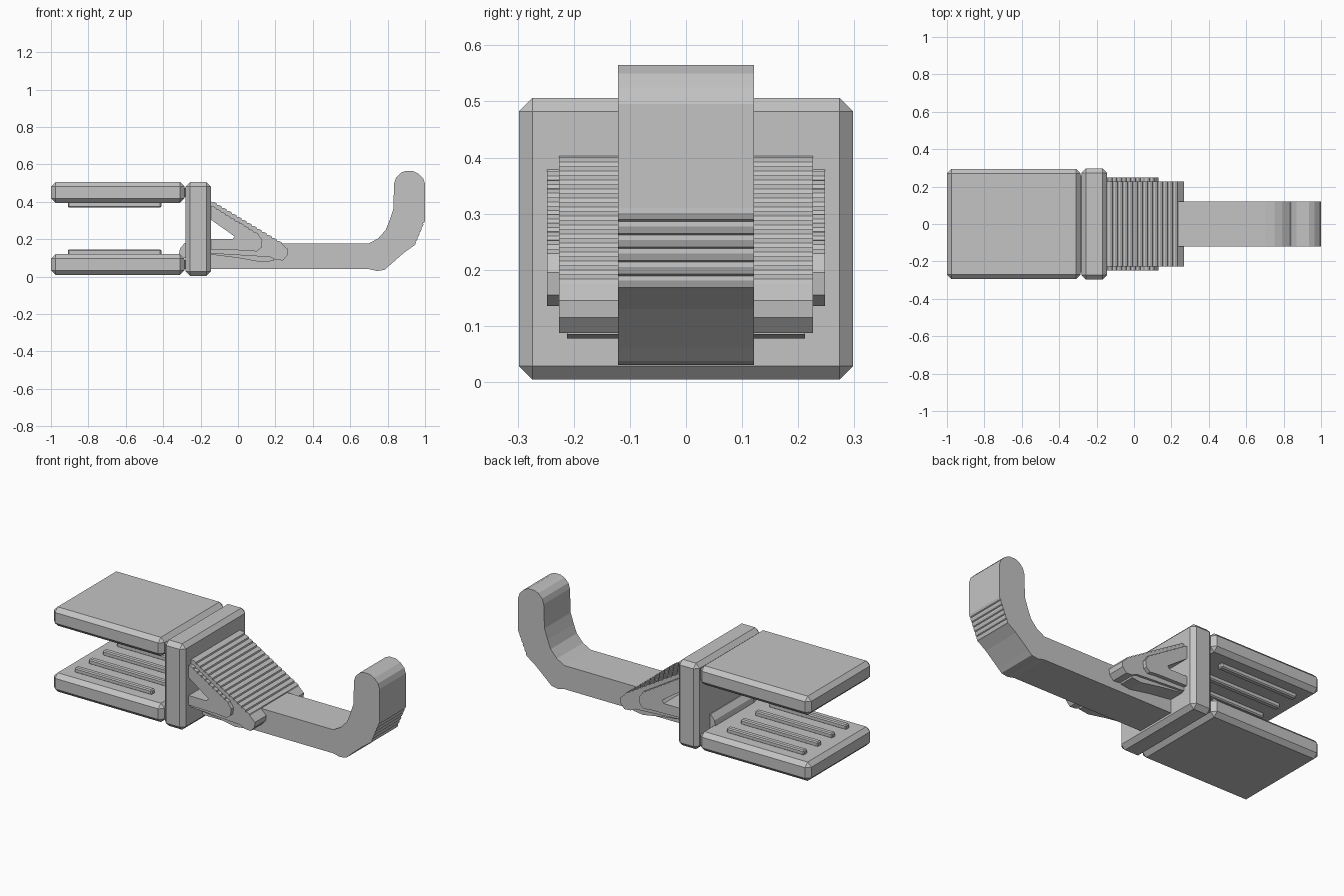
import bpy, bmesh
from mathutils import Vector

cube = bpy.data.objects.get("Cube")
if cube:
    bpy.data.objects.remove(cube, do_unlink=True)

grey = bpy.data.materials.new("plain_grey")
grey.use_nodes = True
colour = (0.55, 0.55, 0.55, 1)
grey.diffuse_color = colour
grey.node_tree.nodes["Principled BSDF"].inputs["Base Color"].default_value = colour


def finish(name, bm, bevel=0):
    bmesh.ops.recalc_face_normals(bm, faces=bm.faces)
    mesh = bpy.data.meshes.new(name)
    bm.to_mesh(mesh)
    bm.free()
    mesh.materials.append(grey)
    obj = bpy.data.objects.new(name, mesh)
    bpy.context.collection.objects.link(obj)
    if bevel:
        mod = obj.modifiers.new("chamfer", "BEVEL")
        mod.width, mod.segments = bevel, 1
    return obj


def box(name, x, y, z, bevel=0):
    bm = bmesh.new()
    bmesh.ops.create_cube(bm, size=1)
    for v in bm.verts:
        v.co = [(a + b) / 2 + c * (b - a) for (a, b), c in zip((x, y, z), v.co)]
    return finish(name, bm, bevel)


def prism(name, profile, half_width, bevel=0):
    """Extrude an x-z profile symmetrically across y."""
    bm = bmesh.new()
    face = bm.faces.new([bm.verts.new((x, -half_width, z)) for x, z in profile])
    out = bmesh.ops.extrude_face_region(bm, geom=[face])
    for v in out["geom"]:
        if isinstance(v, bmesh.types.BMVert):
            v.co.y = half_width
    return finish(name, bm, bevel)


def ribbed(a, b, count, depth):
    """Points along a line from a to b with a shallow step at every rib."""
    a, b = Vector(a), Vector(b)
    step = (b - a) / count
    out = Vector((-step.y, step.x)).normalized() * depth
    points = []
    for i in range(count):
        p = a + step * i
        points += [tuple(p), tuple(p + step * 0.3 + out), tuple(p + step * 0.8 + out)]
    return points + [tuple(b)]


# Clamp jaws, each with four grip ridges on its inner face
for side, z, ridge in (("lower", (0.01, 0.12), (0.115, 0.145)),
                       ("upper", (0.395, 0.505), (0.37, 0.4))):
    box(side + "_jaw", (-1, -0.285), (-0.295, 0.295), z, 0.024)
    for i in range(4):
        y = -0.195 + i * 0.13
        box(f"{side}_grip_ridge_{i + 1}", (-0.91, -0.41), (y - 0.017, y + 0.017), ridge, 0.006)
    box(side + "_jaw_joint", (-0.3, -0.26), (-0.26, 0.26), (z[0] + 0.03, z[1] - 0.03))

# Upright plate and the fillet joining it to the lower jaw
box("back_plate", (-0.28, -0.145), (-0.298, 0.298), (0.004, 0.506), 0.024)
prism("jaw_fillet", [(-0.27, 0.1), (-0.32, 0.1), (-0.31, 0.15), (-0.285, 0.18), (-0.27, 0.18)], 0.18)

# Arm with upturned hook
arm = [(-0.16, 0.04), (-0.16, 0.178), (0.70, 0.178), (0.75, 0.205), (0.79, 0.25),
       (0.81, 0.30), (0.83, 0.36), (0.835, 0.50), (0.845, 0.53), (0.87, 0.555), (0.895, 0.565),
       (0.935, 0.565), (0.965, 0.55), (0.99, 0.525), (1, 0.495)]
arm += ribbed((1, 0.31), (0.94, 0.165), 6, 0.004)
arm += [(0.89, 0.13), (0.81, 0.06), (0.785, 0.037), (0.745, 0.03), (0.70, 0.04)]
prism("hook_arm", arm, 0.121)

# Triangular brace, open in the middle, with ribbed slope
opening = [(-0.16, 0.2), (-0.03, 0.2), (-0.018, 0.215), (-0.16, 0.315)]
prism("main_brace", opening + [(-0.16, 0.41)]
      + ribbed((-0.14, 0.4), (0.235, 0.175), 14, 0.006)
      + [(0.268, 0.145), (0.265, 0.115), (0.24, 0.087), (0.2, 0.09), (0.17, 0.105), (-0.16, 0.125)], 0.226)
prism("side_frame", opening + [(-0.16, 0.39)]
      + ribbed((-0.14, 0.375), (0.11, 0.222), 10, 0.005)
      + [(0.13, 0.195), (0.125, 0.155), (0.1, 0.135), (0.05, 0.14), (-0.16, 0.145)], 0.248)
prism("lower_brace", [(-0.16, 0.16), (0.1, 0.14), (0.19, 0.11), (0.19, 0.085),
                      (0.13, 0.077), (0.0, 0.1), (-0.16, 0.12)], 0.212)
